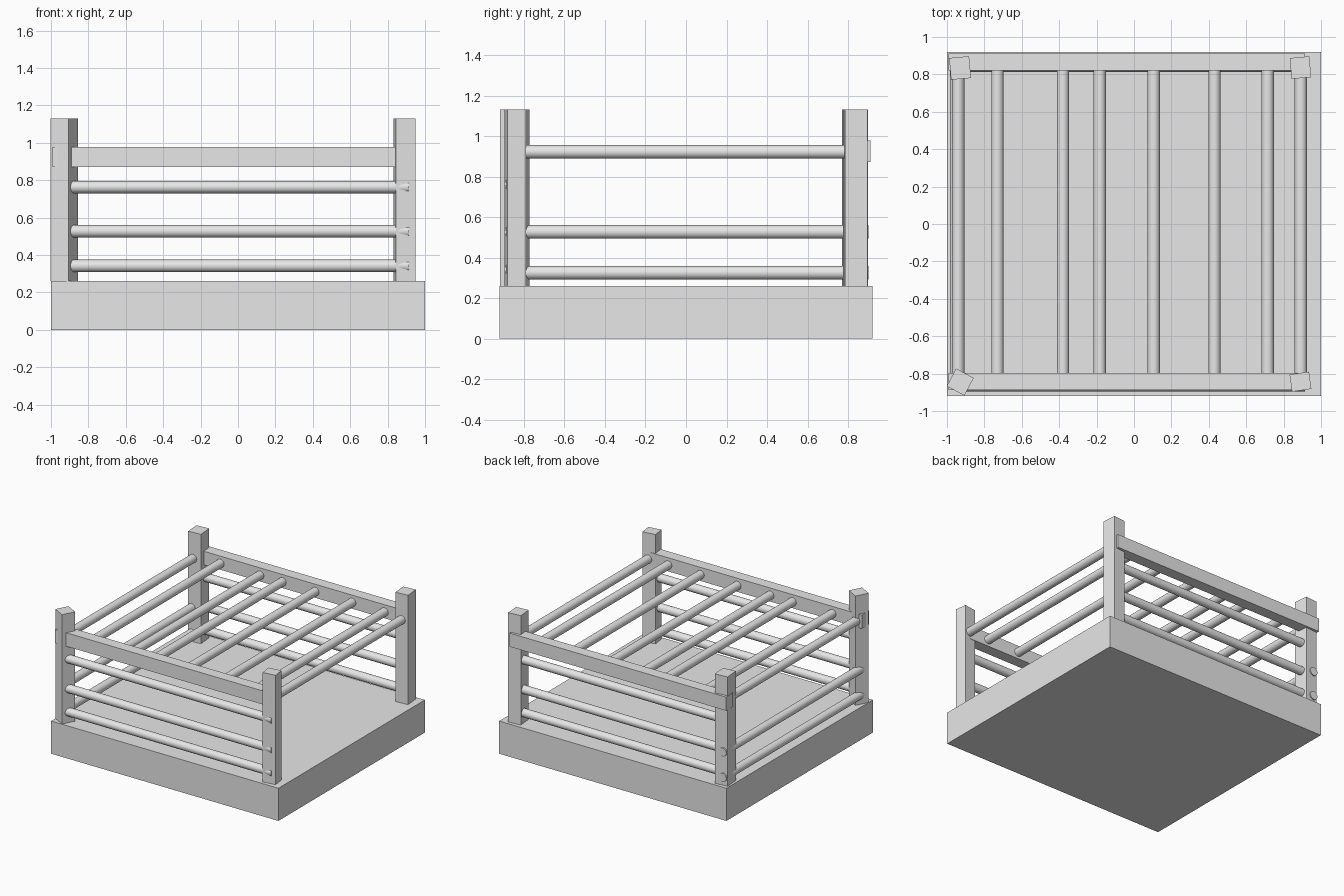
import bpy
from math import radians, pi

cube = bpy.data.objects.get("Cube")
if cube:
    bpy.data.objects.remove(cube, do_unlink=True)

grey = bpy.data.materials.new("plain_grey")
grey.use_nodes = True
grey.diffuse_color = (0.8, 0.8, 0.8, 1)
grey.node_tree.nodes["Principled BSDF"].inputs["Base Color"].default_value = (0.8, 0.8, 0.8, 1)


def box(name, center, size, turn=0):
    bpy.ops.mesh.primitive_cube_add(size=1, location=center, rotation=(0, 0, radians(turn)))
    ob = bpy.context.object
    ob.name = name
    ob.scale = size
    ob.data.materials.append(grey)
    bpy.ops.object.transform_apply(location=False, rotation=False, scale=True)
    return ob


def pole(name, center, length, axis, radius=0.033):
    rotation = (0, pi / 2, 0) if axis == "x" else (pi / 2, 0, 0)
    bpy.ops.mesh.primitive_cylinder_add(vertices=32, radius=radius, depth=length,
                                        location=center, rotation=rotation)
    ob = bpy.context.object
    ob.name = name
    ob.data.materials.append(grey)
    bpy.ops.object.shade_smooth_by_angle(angle=radians(40))
    return ob


# Thick floor slab
box("base", (0, 0, 0.13), (2, 1.84, 0.26))

# Corner posts, each slightly twisted
posts = {
    "front_left_post": (0.89, -0.843, 0.105, 0.093, 8),
    "front_right_post": (-0.929, -0.845, 0.107, 0.107, -28),
    "back_left_post": (0.89, 0.836, 0.105, 0.112, 5),
    "back_right_post": (-0.93, 0.834, 0.107, 0.117, 5),
}
for name, (x, y, w, d, turn) in posts.items():
    box(name, (x, y, 0.695), (w, d, 0.87), turn)

# Front and back: a square top beam over three round rails
for side, beam_y, rail_y in (("front", -0.842, -0.862), ("back", 0.866, 0.845)):
    box(side + "_beam", (-0.038, beam_y, 0.925), (1.905, 0.09, 0.108))
    for i, z in enumerate((0.342, 0.527, 0.763)):
        pole(f"{side}_rail_{i + 1}", (0, rail_y, z), 1.83, "x")

# Two low rails on one side; the other side stays open
for i, z in enumerate((0.325, 0.527)):
    pole(f"side_rail_{i + 1}", (-0.952, 0.025, z), 1.75, "y")

# Roof poles spanning between the beams
for i, x in enumerate((-0.94, -0.73, -0.38, -0.183, 0.106, 0.43, 0.715, 0.892)):
    pole(f"roof_pole_{i + 1}", (x, 0.012, 0.922), 1.66, "y")
